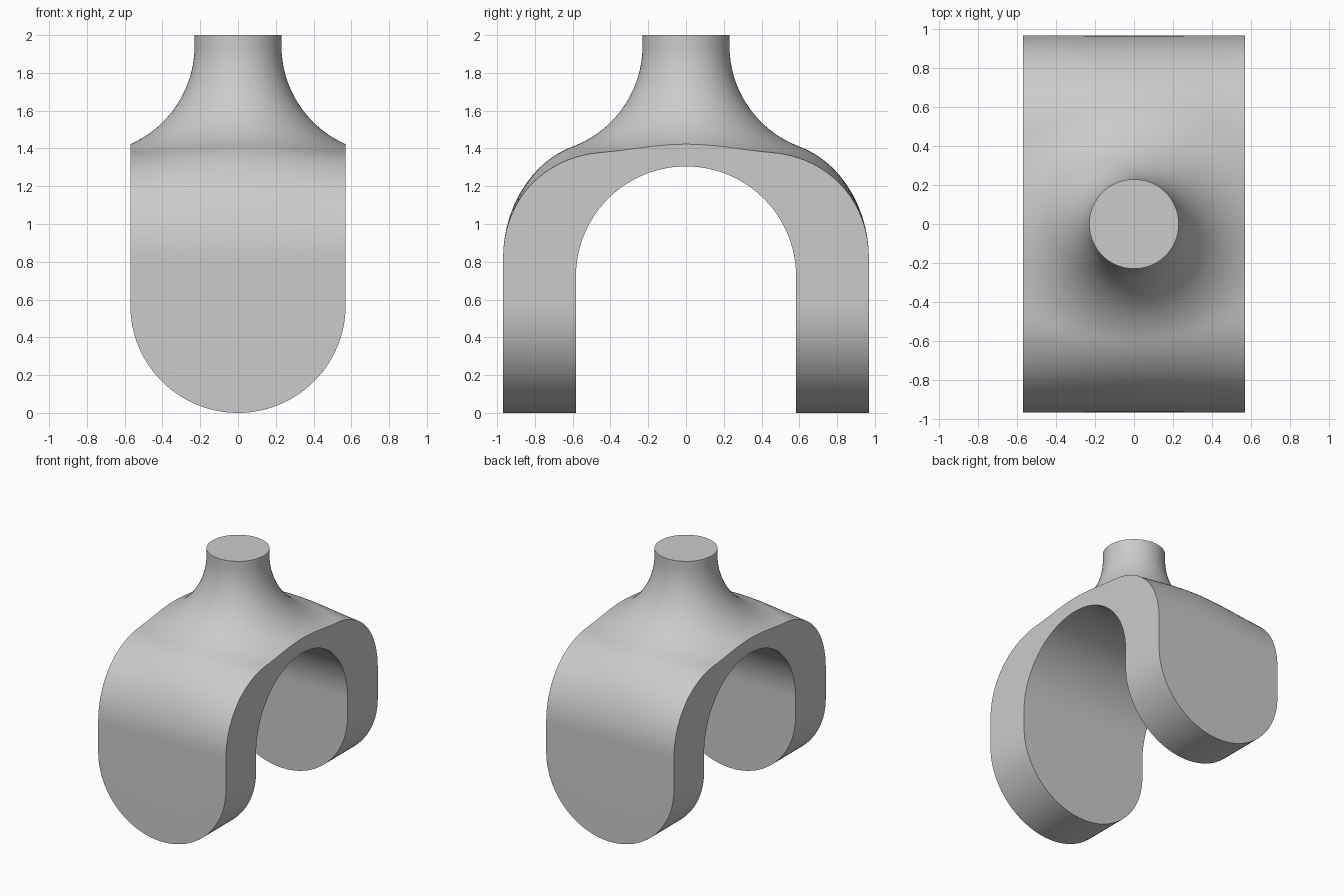
import bpy, bmesh
from math import sin, cos, pi, sqrt, hypot
from mathutils import Vector

cube = bpy.data.objects.get("Cube")
if cube:
    bpy.data.objects.remove(cube, do_unlink=True)

HALF_W, HALF_D, INNER = 0.57, 0.968, 0.583   # half width, half depth, arch radius
NECK_R, FLARE_R, TOP = 0.23, 0.57, 2.0
FLARE_Z, ARCH_Z, LEG_Z = 1.944, 0.722, 0.82
N = 56

bm = bmesh.new()


def skin(rows):
    """Quad surface over a grid of points."""
    grid = [[bm.verts.new(p) for p in row] for row in rows]
    for a, b in zip(grid, grid[1:]):
        for i in range(len(a) - 1):
            bm.faces.new((a[i], a[i + 1], b[i + 1], b[i]))


def flare(r):
    """Height of the concave neck flare at radius r."""
    return FLARE_Z - sqrt(max(0, FLARE_R**2 - (FLARE_R - r + NECK_R)**2))


def seam(x):
    """Distance from the centre where the flare turns into a shoulder."""
    return 0.60 - 0.15 * (x / HALF_W)**2


def shoulder(x, side):
    """Rounded shoulder, outer leg face and rounded leg tip at one column."""
    y = seam(x)
    r = hypot(x, y)
    z = flare(r)
    rise = (NECK_R + FLARE_R - r) / (FLARE_Z - z)
    slope = -rise * y / r
    corner = Vector((HALF_D, z + slope * (HALF_D - y)))
    start, end = Vector((y, z)), Vector((HALF_D, LEG_Z))
    h1, h2 = start.lerp(corner, 0.59), end.lerp(corner, 0.59)
    path = []
    for k in range(25):
        t = k / 24
        u = 1 - t
        p = start * u**3 + h1 * 3 * u * u * t + h2 * 3 * u * t * t + end * t**3
        path.append((x, side * p.x, p.y))
    tip = HALF_W - sqrt(max(0, HALF_W**2 - x * x))
    return path + [(x, side * HALF_D, tip), (x, side * INNER, tip)]


def arch(x):
    """Inside of the fork from one leg tip over to the other."""
    tip = HALF_W - sqrt(max(0, HALF_W**2 - x * x))
    curve = [(x, -INNER * cos(pi * k / 48), ARCH_Z + INNER * sin(pi * k / 48))
             for k in range(49)]
    return [(x, -INNER, tip)] + curve + [(x, INNER, tip)]


columns = [-HALF_W * cos(pi * i / N) for i in range(N + 1)]

# Neck and flare, spreading from a circle to the four-sided seam
y_end = seam(HALF_W)
steps = [-y_end + 2 * y_end * i / 28 for i in range(29)]
rim = [(x, -seam(x)) for x in columns]
rim += [(HALF_W, y) for y in steps[1:]]
rim += [(x, seam(x)) for x in reversed(columns[:-1])]
rim += [(-HALF_W, y) for y in reversed(steps[:-1])]
rows = [[(x * NECK_R / hypot(x, y), y * NECK_R / hypot(x, y), TOP) for x, y in rim]]
for k in range(25):
    row = []
    for x, y in rim:
        full = hypot(x, y)
        r = NECK_R + (full - NECK_R) * (k / 24)**2
        row.append((x * r / full, y * r / full, flare(r)))
    rows.append(row)
skin(rows)

# Shoulders and legs, then the arch between them
for side in (-1, 1):
    skin([shoulder(x, side) for x in columns])
skin([arch(x) for x in columns])

# Close the neck top and the two flat sides
bmesh.ops.remove_doubles(bm, verts=bm.verts, dist=0.00005)
bmesh.ops.holes_fill(bm, edges=[e for e in bm.edges if e.is_boundary], sides=0)
bmesh.ops.recalc_face_normals(bm, faces=bm.faces)

mesh = bpy.data.meshes.new("fork_yoke")
bm.to_mesh(mesh)
bm.free()
yoke = bpy.data.objects.new("fork_yoke", mesh)
bpy.context.collection.objects.link(yoke)

grey = bpy.data.materials.new("plain_grey")
grey.use_nodes = True
colour = (0.6, 0.6, 0.6, 1)
grey.diffuse_color = colour
grey.node_tree.nodes["Principled BSDF"].inputs["Base Color"].default_value = colour
mesh.materials.append(grey)

bpy.ops.object.select_all(action='DESELECT')
yoke.select_set(True)
bpy.context.view_layer.objects.active = yoke
bpy.ops.object.shade_smooth_by_angle(angle=0.5)
